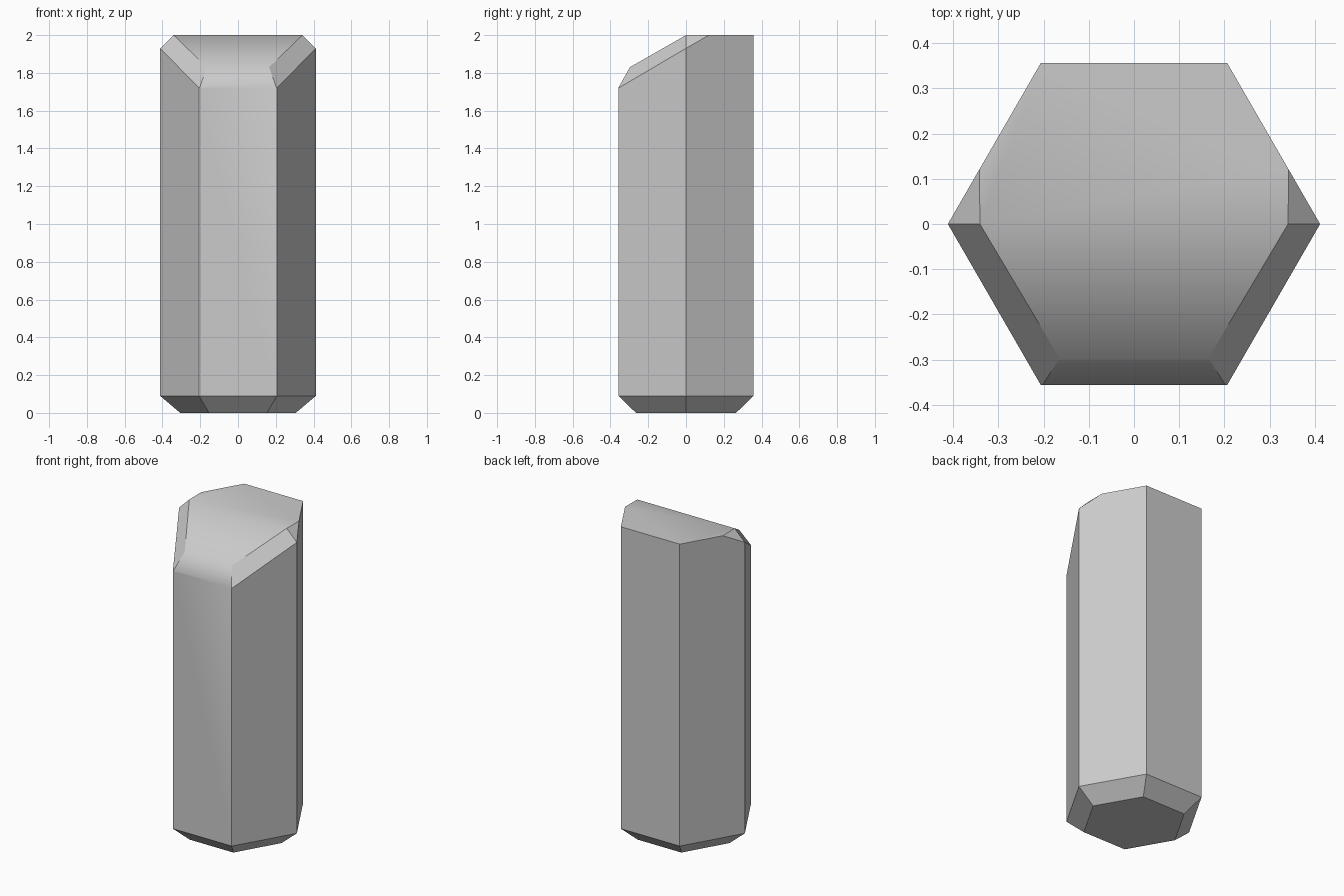
import bpy
import bmesh
from math import radians
from mathutils import Matrix, Vector

cube = bpy.data.objects.get("Cube")
if cube:
    bpy.data.objects.remove(cube, do_unlink=True)

RADIUS, BASE_RADIUS, BASE_HEIGHT, HEIGHT = 0.412, 0.306, 0.09, 2.0

# Plain grey stone
stone = bpy.data.materials.new("grey stone")
stone.use_nodes = True
grey = (0.6, 0.6, 0.6, 1.0)
stone.diffuse_color = grey
stone.node_tree.nodes["Principled BSDF"].inputs["Base Color"].default_value = grey


def slice_off(bm, point, normal):
    """Cut away everything beyond a plane and cap the opening."""
    bmesh.ops.bisect_plane(bm, geom=bm.verts[:] + bm.edges[:] + bm.faces[:],
                           dist=1e-5, plane_co=Vector(point),
                           plane_no=Vector(normal).normalized(), clear_outer=True)
    rim = [e for e in bm.edges if e.is_boundary]
    bmesh.ops.holes_fill(bm, edges=rim, sides=0)


bm = bmesh.new()

# Tapered hexagonal foot, with its upper face pulled up into the shaft
bmesh.ops.create_cone(bm, cap_ends=True, segments=6, radius1=BASE_RADIUS,
                      radius2=RADIUS, depth=BASE_HEIGHT,
                      matrix=Matrix.Translation((0, 0, BASE_HEIGHT / 2))
                      @ Matrix.Rotation(radians(30), 4, 'Z'))
# Turn the points of the hexagon to the sides
if max(v.co.x for v in bm.verts) < RADIUS * 0.95:
    bmesh.ops.rotate(bm, verts=bm.verts, cent=(0, 0, 0),
                     matrix=Matrix.Rotation(radians(30), 3, 'Z'))
lid = max(bm.faces, key=lambda f: f.calc_center_median().z)
shaft = bmesh.ops.extrude_face_region(bm, geom=[lid])
bmesh.ops.translate(bm, vec=(0, 0, HEIGHT - BASE_HEIGHT),
                    verts=[g for g in shaft["geom"] if isinstance(g, bmesh.types.BMVert)])
if lid.is_valid:
    bmesh.ops.delete(bm, geom=[lid], context='FACES_ONLY')

# Sloping front half of the top, then the bevel along its front edge
slice_off(bm, (0, 0, HEIGHT), (0, -0.17, 0.297))
slice_off(bm, (0, -0.357, 1.723), (0, -0.107, 0.06))

# Bevels on the front corners and small facets on the side points
for side in (1, -1):
    corner = (side * RADIUS, 0, 1.93)
    slice_off(bm, corner, (side * 0.543, -0.637, 0.55))
    slice_off(bm, corner, (side, 0, 1))

bmesh.ops.remove_doubles(bm, verts=bm.verts, dist=0.004)
bmesh.ops.recalc_face_normals(bm, faces=bm.faces)

mesh = bpy.data.meshes.new("hexagonal_pillar")
bm.to_mesh(mesh)
bm.free()
mesh.materials.append(stone)
pillar = bpy.data.objects.new("hexagonal_pillar", mesh)
bpy.context.collection.objects.link(pillar)

# Soft blend over the shallow top and front edges, crisp elsewhere
bpy.context.view_layer.objects.active = pillar
pillar.select_set(True)
bpy.ops.object.shade_smooth_by_angle(angle=radians(31))
